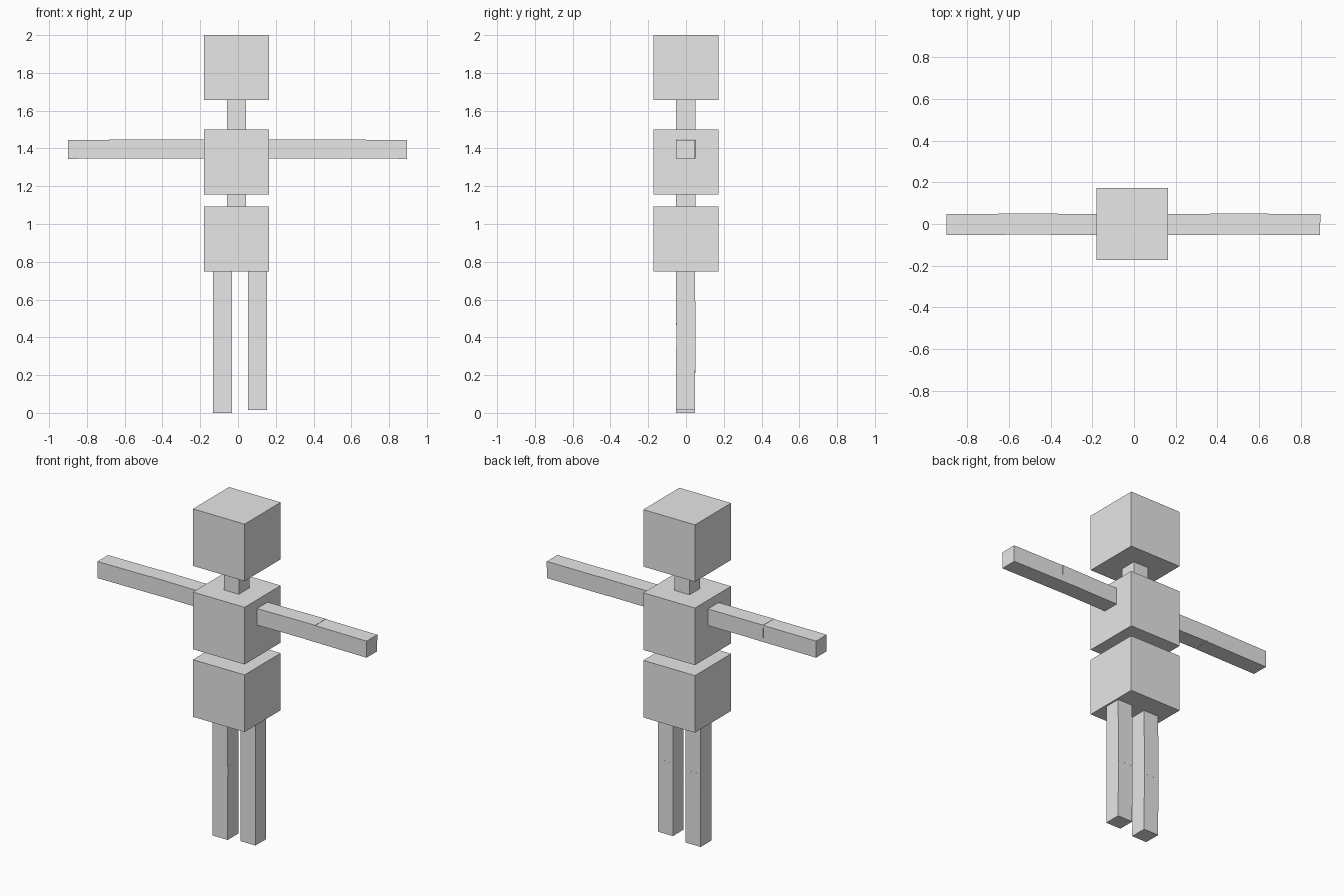
import bpy
import math

if "Cube" in bpy.data.objects:
    bpy.data.objects.remove(bpy.data.objects["Cube"])

grey = bpy.data.materials.new("plain grey")
grey.diffuse_color = (0.8, 0.8, 0.8, 1.0)
grey.use_nodes = True
grey.node_tree.nodes["Principled BSDF"].inputs["Base Color"].default_value = grey.diffuse_color


def box(name, x, y, z, tilt=(0, 0, 0)):
    """Box from (min, max) ranges on each axis, with a slight tilt in degrees."""
    ranges = (x, y, z)
    bpy.ops.mesh.primitive_cube_add(
        size=1,
        location=[(lo + hi) / 2 for lo, hi in ranges],
        rotation=[math.radians(a) for a in tilt])
    ob = bpy.context.object
    ob.name = name
    ob.scale = [hi - lo for lo, hi in ranges]
    ob.data.materials.append(grey)
    return ob


CX = -0.008            # body centre line
WIDE = (CX - 0.172, CX + 0.172)
DEEP = (-0.172, 0.172)
THIN = (-0.052, 0.049)  # depth of limbs and spine
SPINE = (CX - 0.05, CX + 0.05)

# Three stacked body cubes
for name, z in (("head", (1.657, 2.0)), ("chest", (1.155, 1.499)),
                ("pelvis", (0.748, 1.092))):
    box(name, WIDE, DEEP, z)

# Spine links between the cubes
box("neck", SPINE, THIN, (1.48, 1.68))
box("waist", SPINE, THIN, (1.07, 1.175))

# Arms: overlapping upper and lower segments, very slightly bent at the elbow
for side, s, tip in (("left", 1, 0.894), ("right", -1, 0.90)):
    def span(a, b):
        return tuple(sorted((s * a, s * b)))
    box(side + "_upper_arm", span(0.10, 0.55), THIN, (1.347, 1.447),
        (0, -0.3 * s, 0.3 * s))
    box(side + "_forearm", span(0.48, tip), THIN, (1.346, 1.446),
        (0, 0.2 * s, -0.3 * s))

# Legs: overlapping thigh and shin, very slightly bent at the knee
for side, x, foot in (("left", (0.053, 0.153), 0.016),
                      ("right", (-0.132, -0.032), 0.0)):
    box(side + "_thigh", x, THIN, (foot + 0.35, 0.80), (0.2, 0.2, 0))
    box(side + "_shin", x, THIN, (foot, foot + 0.44), (-0.2, -0.1, 0))
